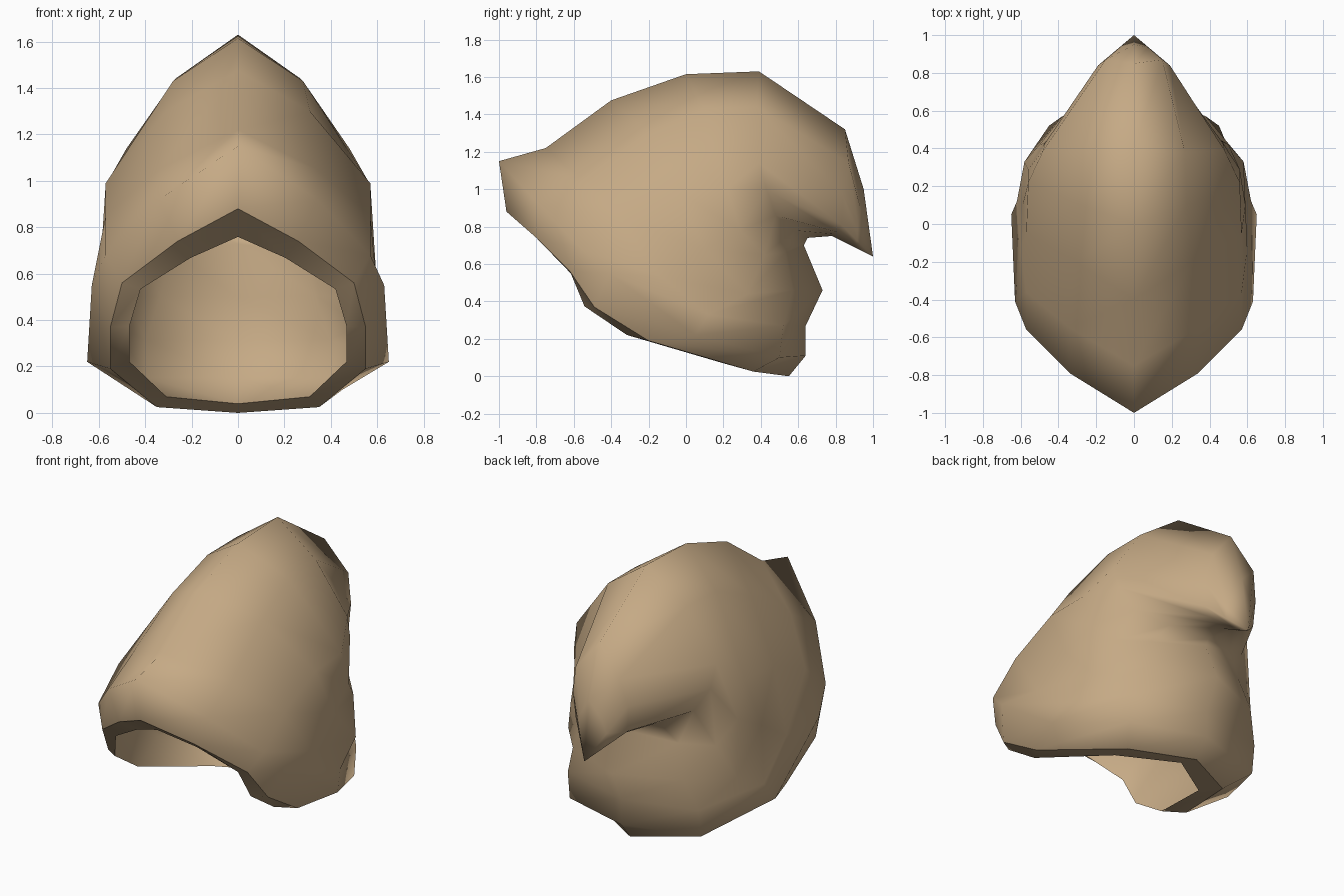
import bpy, bmesh
from mathutils import Vector

if "Cube" in bpy.data.objects:
    bpy.data.objects.remove(bpy.data.objects["Cube"])

# Profiles in the mid plane (y, z), from the face opening to the tail
TOP = [(-.96, .88), (-1, 1.15), (-.75, 1.22), (-.4, 1.475), (0, 1.615), (.39, 1.63), (.85, 1.32)]
BOTTOM = [(.55, 0), (.64, .11), (.64, .27), (.73, .46), (.63, .70), (.65, .74), (.78, .75)]
# Side points (x, y, z) of each ring, from top to bottom
SIDE = [
    [(.26, -.80, .74), (.50, -.62, .56), (.55, -.49, .37), (.55, -.20, .19), (.35, .36, .025)],
    [(.34, -.79, .92), (.57, -.56, .68), (.63, -.41, .55), (.65, .05, .22), (.45, .50, .10)],
    [(.34, -.55, 1.05), (.57, -.36, .85), (.60, -.13, .53), (.62, .12, .33), (.45, .52, .27)],
    [(.31, -.20, 1.30), (.57, -.05, .99), (.59, .10, .68), (.58, .33, .44), (.38, .57, .46)],
    [(.28, .10, 1.43), (.56, .22, 1.0), (.56, .29, .78), (.50, .42, .65), (.32, .53, .66)],
    [(.27, .38, 1.44), (.48, .39, 1.14), (.47, .43, 1.0), (.39, .48, .86), (.22, .58, .78)],
    [(.15, .87, 1.14), (.19, .84, .97), (.18, .83, .81), (.12, .81, .77), (.06, .79, .76)],
]
TIP = Vector((0, 1, .64))
SHRINK = [.75, .79, .84, .85, .85, .88, .9]   # lining size, top to bottom
RIM_SHIFT = [0, 0, -.03, -.08, -.1, -.08, -.05]   # lining edge moved forward


def half_rings():
    rings = []
    for t, b, s in zip(TOP, BOTTOM, SIDE):
        rings.append([Vector((0, *t))] + [Vector(p) for p in s] + [Vector((0, *b))])
    rings.append([p.lerp(TIP, .5) for p in rings[-1]])
    rings[-1][0] += Vector((0, .025, .02))
    return rings


def shrink(ring):
    c = sum(ring, Vector()) / len(ring)
    c.x = 0
    return [c + (p - c) * k for p, k in zip(ring, SHRINK)]


def mirrored(ring):
    return ring + [Vector((-p.x, p.y, p.z)) for p in ring[-2:0:-1]]


def bridge(bm, a, b):
    n = len(a)
    return [bm.faces.new((a[i], a[(i + 1) % n], b[(i + 1) % n], b[i])) for i in range(n)]


def loft(bm, rings, tip):
    loops = [[bm.verts.new(p) for p in mirrored(r)] for r in rings]
    for a, b in zip(loops, loops[1:]):
        bridge(bm, a, b)
    end, last = bm.verts.new(tip), loops[-1]
    for i in range(len(last)):
        bm.faces.new((last[i], last[(i + 1) % len(last)], end))
    return loops[0]


# Hood: outer cloth, lining and the hard-edged rim joining them
bm = bmesh.new()
outer = half_rings()
lining = [shrink(r) for r in outer]
for p, d in zip(lining[0], RIM_SHIFT):
    p.y += d
rim_out = loft(bm, outer, TIP)
rim_in = loft(bm, lining, TIP + Vector((0, -.05, .06)))
rim = bridge(bm, rim_out, rim_in)
bmesh.ops.recalc_face_normals(bm, faces=bm.faces)
for f in bm.faces:
    f.smooth = True
for f in rim:
    for e in f.edges:
        if (e.verts[0] in rim_out) == (e.verts[1] in rim_out):
            e.smooth = False
mesh = bpy.data.meshes.new("hood")
bm.to_mesh(mesh)
bm.free()
hood = bpy.data.objects.new("hood", mesh)
bpy.context.collection.objects.link(hood)

# Tan cloth
tan = bpy.data.materials.new("tan cloth")
tan.diffuse_color = (.56, .40, .235, 1)
tan.use_nodes = True
tan.node_tree.nodes["Principled BSDF"].inputs["Base Color"].default_value = tan.diffuse_color
mesh.materials.append(tan)
